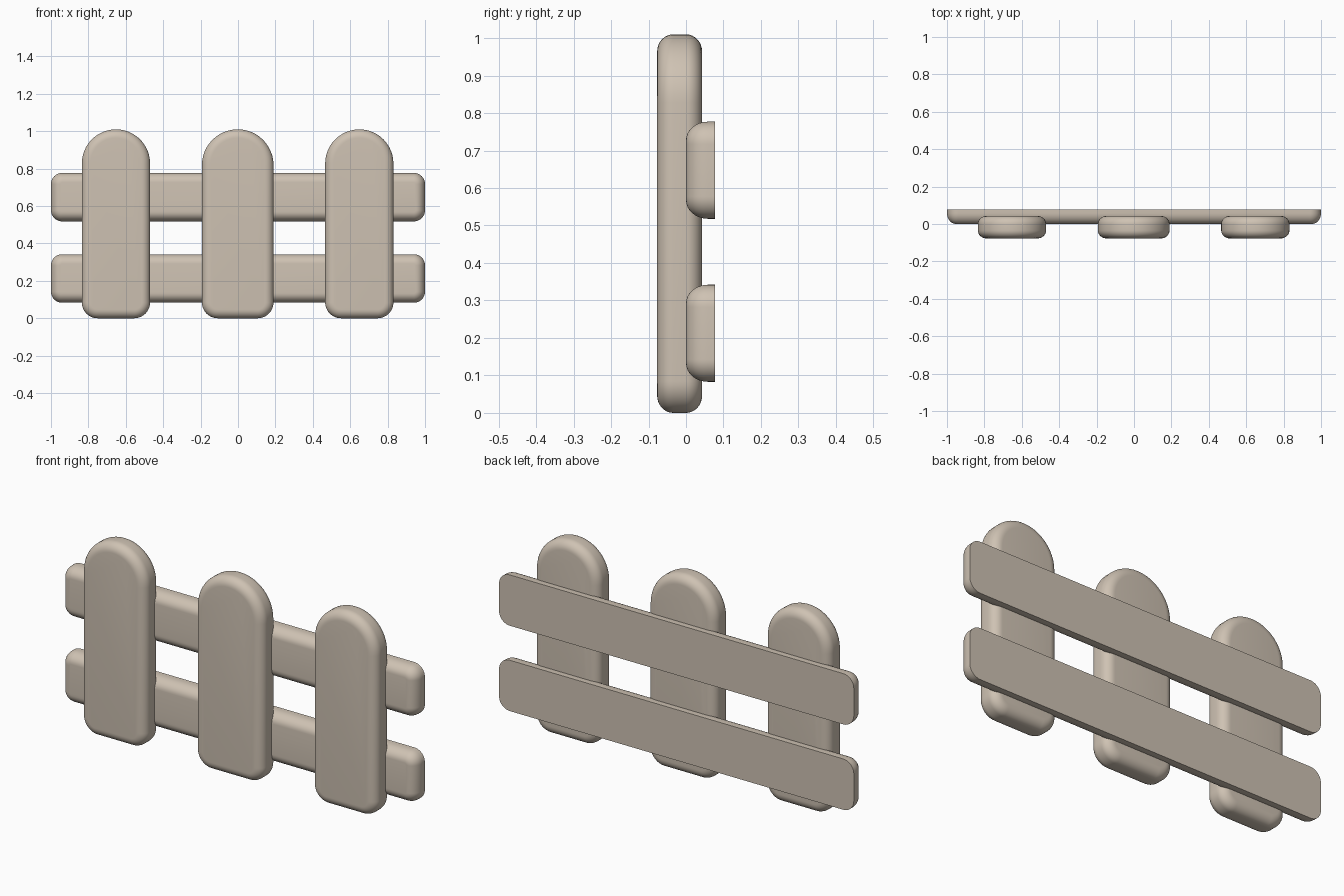
import bpy, bmesh, math

if "Cube" in bpy.data.objects:
    bpy.data.objects.remove(bpy.data.objects["Cube"])

wood = bpy.data.materials.new("pale wood")
wood.diffuse_color = (0.62, 0.54, 0.45, 1)
wood.use_nodes = True
wood.node_tree.nodes["Principled BSDF"].inputs["Base Color"].default_value = wood.diffuse_color


def outline(x0, x1, z0, z1, r_low, r_top, inset):
    """Rounded rectangle in the xz plane, shrunk by inset."""
    pts = []
    corners = [(x1 - r_low, z0 + r_low, r_low, -90), (x1 - r_top, z1 - r_top, r_top, 0),
               (x0 + r_top, z1 - r_top, r_top, 90), (x0 + r_low, z0 + r_low, r_low, 180)]
    for cx, cz, r, start in corners:
        for i in range(13):
            a = math.radians(start + 90 * i / 12)
            pts.append((cx + (r - inset) * math.cos(a), cz + (r - inset) * math.sin(a)))
    return pts


def board(name, x0, x1, z0, z1, r_low, r_top, layers):
    """Stack outlines along y, given as (y, inset) pairs from front to back."""
    bm = bmesh.new()
    rings = []
    for y, inset in layers:
        rings.append([bm.verts.new((x, y, z))
                      for x, z in outline(x0, x1, z0, z1, r_low, r_top, inset)])
    n = len(rings[0])
    for a, b in zip(rings, rings[1:]):
        for i in range(n):
            j = (i + 1) % n
            bm.faces.new((a[i], a[j], b[j], b[i]))
    bm.faces.new(rings[0])
    bm.faces.new(rings[-1])
    bmesh.ops.remove_doubles(bm, verts=bm.verts, dist=1e-5)
    bmesh.ops.recalc_face_normals(bm, faces=bm.faces)
    me = bpy.data.meshes.new(name)
    bm.to_mesh(me)
    bm.free()
    me.materials.append(wood)
    me.shade_smooth()
    me.set_sharp_from_angle(angle=math.radians(35))
    bpy.context.collection.objects.link(bpy.data.objects.new(name, me))


def rounded(y_edge, side, depth, inset, steps=8):
    """Quarter-round edge starting on the flat face at y_edge."""
    out = []
    for i in range(steps + 1):
        a = math.pi / 2 * i / steps
        out.append((y_edge + side * depth * (1 - math.cos(a)), inset * (1 - math.sin(a))))
    return out


# Upright pickets: arched top, rounded front and back edges
picket_layers = rounded(-0.077, 1, 0.043, 0.046) + rounded(0.043, -1, 0.043, 0.046)[::-1]
for name, x0, x1 in (("left_picket", -0.835, -0.47),
                     ("middle_picket", -0.193, 0.19),
                     ("right_picket", 0.466, 0.831)):
    board(name, x0, x1, 0, 1.01, 0.085, (x1 - x0) / 2, picket_layers)

# Horizontal rails: rounded front edge, flat sharp back
rail_layers = rounded(0.0, 1, 0.058, 0.05) + [(0.077, 0)]
for name, z0, z1 in (("lower_rail", 0.083, 0.342), ("upper_rail", 0.518, 0.777)):
    board(name, -1, 1, z0, z1, 0.06, 0.06, rail_layers)
